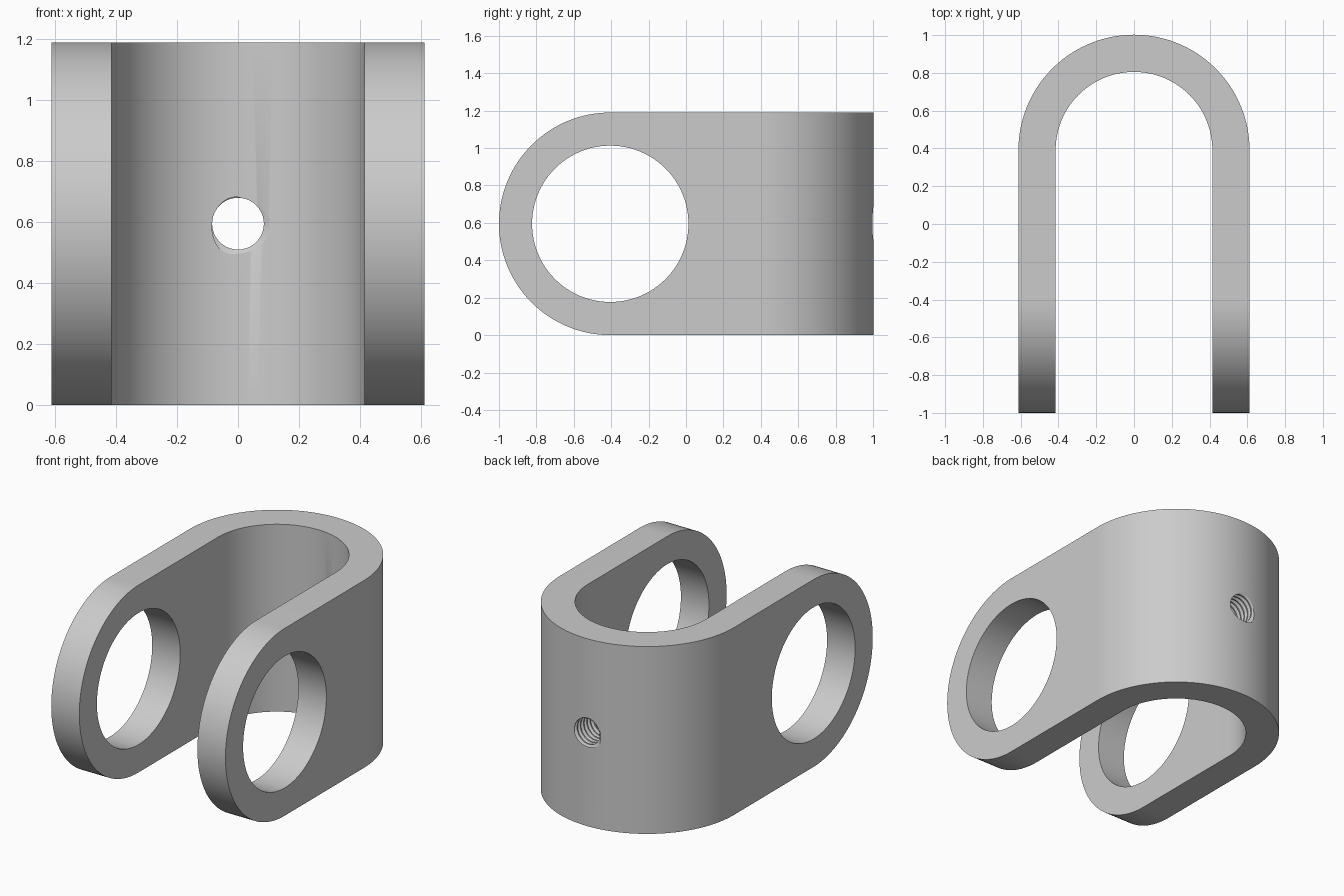
import bpy, bmesh, math
from mathutils import Vector

if "Cube" in bpy.data.objects:
    bpy.data.objects.remove(bpy.data.objects["Cube"], do_unlink=True)

HEIGHT = 1.19
MID = HEIGHT / 2
OUTER, INNER = 0.612, 0.415      # bend radii
BEND_Y, EYE_Y = 0.39, -0.405     # centres of the bend and of the rounded ends

steel = bpy.data.materials.new("plain grey")
steel.use_nodes = True
grey = (0.6, 0.6, 0.6, 1)
steel.diffuse_color = grey
steel.node_tree.nodes["Principled BSDF"].inputs["Base Color"].default_value = grey


def finish(name, bm):
    bmesh.ops.recalc_face_normals(bm, faces=bm.faces)
    mesh = bpy.data.meshes.new(name)
    bm.to_mesh(mesh)
    bm.free()
    mesh.materials.append(steel)
    obj = bpy.data.objects.new(name, mesh)
    bpy.context.collection.objects.link(obj)
    return obj


def prism(name, points, direction):
    """Extrude a closed outline along a direction."""
    bm = bmesh.new()
    face = bm.faces.new([bm.verts.new(p) for p in points])
    new = bmesh.ops.extrude_face_region(bm, geom=[face], use_keep_orig=True)["geom"]
    bmesh.ops.translate(bm, vec=Vector(direction),
                        verts=[v for v in new if isinstance(v, bmesh.types.BMVert)])
    return finish(name, bm)


def arc(cu, cv, r, start, end, n):
    angles = [start + (end - start) * i / n for i in range(n + 1)]
    return [(cu + r * math.cos(a), cv + r * math.sin(a)) for a in angles]


def threaded_rod(name, profile, pitch, start, turns, n=40):
    """Screw-shaped solid along y; profile lists (fraction of pitch, radius)."""
    bm = bmesh.new()
    strands = []
    for offset, r in profile:
        strand = []
        for i in range(turns * n + 1):
            a = math.tau * i / n
            strand.append(bm.verts.new((r * math.sin(a),
                                        start + pitch * (i / n + offset),
                                        MID + r * math.cos(a))))
        strands.append(strand)
    count = turns * n
    for s, t in zip(strands, strands[1:]):
        for i in range(count):
            bm.faces.new((s[i], s[i + 1], t[i + 1], t[i]))
    first, last = strands[0], strands[-1]
    for i in range(count - n):
        bm.faces.new((last[i], last[i + 1], first[i + n + 1], first[i + n]))
    # Close both ends with a fan
    middle = start + pitch * turns / 2
    rim = [e for e in bm.edges if e.is_boundary]
    for near in (True, False):
        y = start - pitch if near else start + pitch * (turns + 2)
        tip = bm.verts.new((0, y, MID))
        for e in rim:
            if ((e.verts[0].co.y < middle) == near):
                bm.faces.new((e.verts[0], e.verts[1], tip))
    return finish(name, bm)


def carve(target, cutter, operation):
    mod = target.modifiers.new(operation, "BOOLEAN")
    mod.operation, mod.solver, mod.object = operation, "EXACT", cutter
    bpy.context.view_layer.objects.active = target
    bpy.ops.object.modifier_apply(modifier=mod.name)
    bpy.data.objects.remove(cutter, do_unlink=True)


# U-shaped strap, over-long so the side outline trims it
outline = [(OUTER, -1.5)] + arc(0, BEND_Y, OUTER, 0, math.pi, 80) + [(-OUTER, -1.5)]
outline += [(-INNER, -1.5)] + arc(0, BEND_Y, INNER, math.pi, 0, 80) + [(INNER, -1.5)]
clevis = prism("clevis_bracket", [(x, y, -0.1) for x, y in outline], (0, 0, HEIGHT + 0.2))

# Side outline with rounded arm ends
side = arc(EYE_Y, MID, MID, math.pi / 2, math.pi * 1.5, 64) + [(1.5, 0), (1.5, HEIGHT)]
carve(clevis, prism("side_trim", [(-1, y, z) for y, z in side], (2, 0, 0)), "INTERSECT")

# Large pin holes through both arms
hole = arc(EYE_Y, MID, 0.418, 0, math.tau, 96)[:-1]
carve(clevis, prism("pin_hole_cutter", [(-1, y, z) for y, z in hole], (2, 0, 0)), "DIFFERENCE")

# Small threaded hole through the bend
thread = [(0, 0.085), (0.25, 0.085), (0.56, 0.104), (0.69, 0.104)]
carve(clevis, threaded_rod("thread_cutter", thread, 0.032, 0.7, 13), "DIFFERENCE")

# Smooth curved walls, crisp edges
bpy.ops.object.select_all(action="DESELECT")
clevis.select_set(True)
bpy.context.view_layer.objects.active = clevis
bpy.ops.object.shade_smooth_by_angle(angle=math.radians(25))
